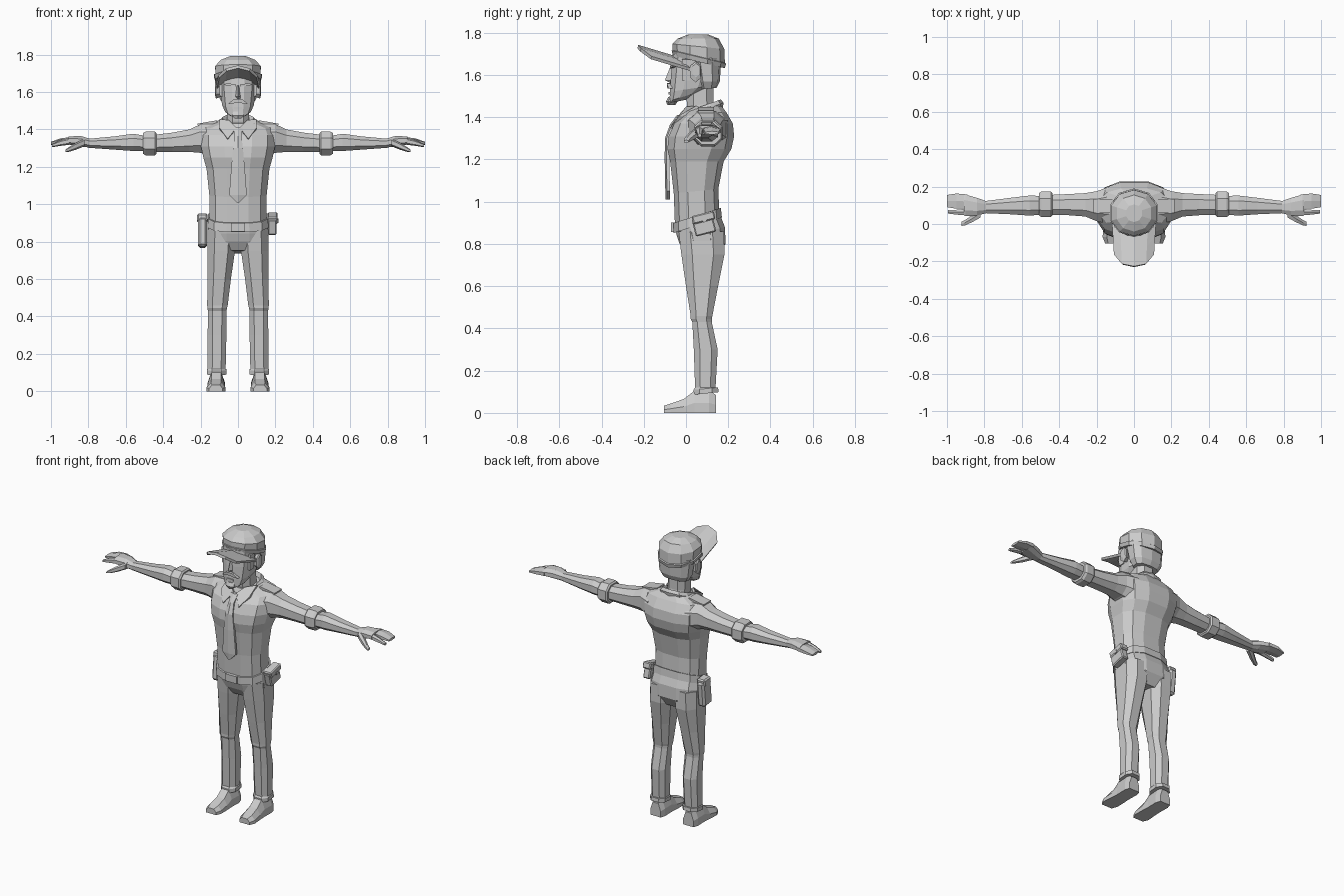
import bpy, bmesh, math
from mathutils import Vector, Matrix

grey = bpy.data.materials.new("light grey")
grey.diffuse_color = (0.6, 0.6, 0.6, 1)


def finish(name, bm, mirror=False):
    bmesh.ops.recalc_face_normals(bm, faces=bm.faces[:])
    me = bpy.data.meshes.new(name)
    bm.to_mesh(me)
    bm.free()
    me.materials.append(grey)
    ob = bpy.data.objects.new(name, me)
    bpy.context.collection.objects.link(ob)
    if mirror:
        ob.modifiers.new("Mirror", 'MIRROR')
    return ob


def loft(name, rings, mirror=False):
    """Skin a list of equal-length point rings and cap both ends."""
    bm = bmesh.new()
    rows = [[bm.verts.new(p) for p in r] for r in rings]
    n = len(rows[0])
    for a, b in zip(rows, rows[1:]):
        for i in range(n):
            j = (i + 1) % n
            bm.faces.new((a[i], a[j], b[j], b[i]))
    bm.faces.new(rows[0])
    bm.faces.new(rows[-1])
    return finish(name, bm, mirror)


def oval(n, power):
    """Unit rounded-box outline."""
    pts = []
    for i in range(n):
        t = 2 * math.pi * (i + 0.5) / n
        c, s = math.cos(t), math.sin(t)
        pts.append((math.copysign(abs(c) ** power, c), math.copysign(abs(s) ** power, s)))
    m = max(abs(p[0]) for p in pts)
    k = max(abs(p[1]) for p in pts)
    return [(a / m, b / k) for a, b in pts]


def upright(name, data, n=12, power=0.8, mirror=False, x=0.0):
    """Rows: z, half width, front y, back y, tilt, optional x centre."""
    rings = []
    for z, hx, yf, yb, tilt, *cx in data:
        c, h = (yf + yb) / 2, (yb - yf) / 2
        rings.append([((cx[0] if cx else x) + a * hx, c + b * h, z + tilt * b * h)
                      for a, b in oval(n, power)])
    return loft(name, rings, mirror)


def sideways(name, data, n=8, power=0.85, mirror=True):
    """Rows: x, front y, back y, low z, high z."""
    rings = [[(x, (y0 + y1) / 2 + a * (y1 - y0) / 2, (z0 + z1) / 2 + b * (z1 - z0) / 2)
              for a, b in oval(n, power)] for x, y0, y1, z0, z1 in data]
    return loft(name, rings, mirror)


def box(name, center, size, rot=(0, 0, 0), mirror=False, bevel=0.0):
    bm = bmesh.new()
    bmesh.ops.create_cube(bm, size=1)
    bmesh.ops.scale(bm, vec=size, verts=bm.verts)
    if bevel:
        bmesh.ops.bevel(bm, geom=bm.edges[:], offset=bevel, segments=1, affect='EDGES')
    for ang, axis in zip(rot, 'XYZ'):
        bmesh.ops.rotate(bm, verts=bm.verts, matrix=Matrix.Rotation(ang, 3, axis))
    bmesh.ops.translate(bm, vec=center, verts=bm.verts)
    return finish(name, bm, mirror)


def plate(name, outline, offset, mirror=False):
    """Thicken an outline along an offset vector."""
    off = Vector(offset)
    return loft(name, [outline, [Vector(p) + off for p in outline]], mirror)


# Shirt and hips
upright("shirt", [
    (0.91, .152, -.052, .158, .3), (1.05, .153, -.058, .153, .1), (1.19, .168, -.075, .178, 0),
    (1.25, .185, -.088, .215, 0), (1.31, .198, -.082, .228, 0), (1.37, .2, -.055, .222, 0),
    (1.415, .185, -.015, .19, .1), (1.445, .1, .0, .165, .15)], power=.75)
upright("hips", [(.745, .10, 0, .15, -.1), (.80, .162, -.03, .187, 0),
                 (.86, .163, -.045, .185, .15), (.91, .156, -.052, .16, .3)], power=.75)

# Belt and buckle
upright("belt", [(.888, .163, -.06, .17, .32), (.935, .16, -.06, .165, .32)], power=.75)
box("buckle", (0, -.063, .878), (.075, .016, .045))

# Trouser legs
upright("trouser_leg", [
    (.86, .075, -.035, .18, 0, .086), (.75, .074, -.022, .182, 0, .09),
    (.60, .062, .0, .152, 0, .1), (.46, .055, .022, .125, 0, .11),
    (.445, .052, .022, .122, 0, .111), (.43, .05, .03, .122, 0, .111),
    (.30, .05, .037, .15, 0, .112), (.12, .048, .043, .14, 0, .114),
    (.115, .052, .035, .152, .1, .114), (.092, .052, .035, .154, .1, .114)],
    n=8, power=.8, mirror=True)

# Shoes
loft("shoe", [[(.116 + a * w + s, y, b * h) for a, b in
               ((-1, 0), (1, 0), (1, .45), (.55, 1), (-.55, 1), (-1, .45))]
              for y, w, h, s in ((.142, .036, .085, 0), (.11, .046, .105, 0), (.04, .044, .105, 0),
                                 (-.01, .047, .066, 0), (-.07, .05, .045, .002),
                                 (-.104, .036, .034, .002))], mirror=True)

# Sleeves, cuffs and forearms
sideways("sleeve", [(.13, .0, .2, 1.25, 1.43), (.2, .015, .175, 1.275, 1.428),
                    (.26, .04, .165, 1.28, 1.40), (.35, .047, .16, 1.28, 1.383),
                    (.46, .05, .155, 1.28, 1.37)])
sideways("sleeve_cuff", [(.437, .045, .165, 1.27, 1.38), (.445, .037, .173, 1.262, 1.388),
                         (.495, .037, .173, 1.262, 1.388), (.508, .045, .165, 1.27, 1.38)])
sideways("forearm", [(.49, .05, .15, 1.285, 1.365), (.56, .045, .152, 1.285, 1.377),
                     (.66, .052, .14, 1.292, 1.363), (.8, .058, .122, 1.302, 1.35)])

# Hands
sideways("palm", [(.79, .058, .122, 1.303, 1.35), (.84, .045, .14, 1.308, 1.365),
                  (.90, .042, .157, 1.318, 1.363), (.91, .045, .158, 1.32, 1.36)])
sideways("fingers", [(.89, .084, .158, 1.32, 1.36), (.95, .082, .163, 1.32, 1.352),
                     (1.0, .09, .155, 1.318, 1.334)], n=6)
sideways("index_finger", [(.89, .046, .082, 1.32, 1.358), (.95, .05, .076, 1.312, 1.342),
                          (.995, .056, .074, 1.305, 1.322)], n=6)
sideways("thumb", [(.82, .035, .085, 1.31, 1.352), (.865, .01, .048, 1.292, 1.33),
                   (.905, -.008, .02, 1.28, 1.305), (.922, -.01, .012, 1.278, 1.292)], n=6)

# Shoulder straps
box("shoulder_strap", (.163, .095, 1.431), (.105, .075, .018), (0, .17, 0), True)

# Neck and collar
upright("neck", [(1.38, .07, .02, .145, .2), (1.46, .06, .005, .13, .2),
                 (1.55, .06, .0, .13, .1)], n=8)
upright("collar_band", [(1.40, .098, -.015, .172, .35), (1.435, .1, -.012, .178, .35),
                        (1.455, .082, -.002, .165, .35), (1.43, .07, .01, .15, .3)], n=10)
plate("collar_wing", [(.008, -.035, 1.41), (.055, -.075, 1.35), (.1, -.03, 1.41),
                      (.098, .05, 1.455), (.05, .0, 1.45)], (0, .014, -.008), True)

# Necktie
loft("tie", [[(-w, y, z), (0, y - .008, z), (w, y, z), (w, y + .014, z), (-w, y + .014, z)]
             for z, w, y in ((1.41, .024, -.035), (1.365, .018, -.068), (1.30, .026, -.092),
                             (1.20, .036, -.093), (1.05, .047, -.09), (1.01, .006, -.09))])

# Head
upright("head", [(1.475, .04, -.08, .0, .2), (1.5, .068, -.078, .07, .3),
                 (1.535, .085, -.076, .12, .15), (1.60, .094, -.071, .145, 0),
                 (1.70, .1, -.06, .15, 0)], n=12, power=.8)
upright("hair", [(1.535, .08, .06, .145, .1), (1.57, .1, .045, .16, 0),
                 (1.68, .112, .02, .168, 0)], n=10)
box("sideburn", (.093, .0, 1.625), (.014, .04, .1), (0, .06, 0), True)
sideways("ear", [(.09, .03, .06, 1.575, 1.65), (.118, .02, .072, 1.565, 1.665),
                 (.124, .03, .066, 1.59, 1.655)], n=6)

# Facial features
loft("nose", [[(-w, -.06, z), (0, y, z), (w, -.06, z)]
              for z, w, y in ((1.635, .01, -.076), (1.575, .02, -.1), (1.562, .018, -.074))])
plate("moustache", [(0, -.07, 1.562), (.025, -.07, 1.56), (.055, -.062, 1.535),
                    (.03, -.068, 1.538), (0, -.07, 1.545)], (0, -.02, 0), True)
plate("brow", [(.012, -.062, 1.64), (.06, -.058, 1.648), (.075, -.045, 1.64),
               (.06, -.058, 1.634), (.012, -.062, 1.63)], (0, -.014, 0), True)
box("lower_lip", (0, -.076, 1.513), (.045, .012, .012))
upright("goatee", [(1.458, .016, -.088, -.05, 0), (1.475, .032, -.095, -.04, 0),
                   (1.497, .024, -.084, -.05, 0)], n=6)

# Cap crown with band
upright("cap_crown", [
    (1.662, .12, -.062, .184, -.24), (1.685, .127, -.068, .19, -.24),
    (1.688, .12, -.064, .184, -.24), (1.735, .122, -.064, .182, -.1),
    (1.772, .092, -.04, .155, 0), (1.792, .042, .01, .105, 0)], n=10, power=.95)

# Cap visor, an arched plate
cols = [(-.115, -.165, .034), (-.07, -.215, .012), (0, -.228, 0), (.07, -.215, .012),
        (.115, -.165, .034)]
bm = bmesh.new()
grid = []
for x, tip, drop in cols:
    col = []
    for f in (0, .5, 1):
        root = -.03 if abs(x) < .1 else .02
        y = root + (tip - root) * f
        col.append(bm.verts.new((x * (1 - .1 * f), y, 1.735 - drop - .3 * (y + .228))))
    grid.append(col)
for a, b in zip(grid, grid[1:]):
    for i in range(2):
        bm.faces.new((a[i], a[i + 1], b[i + 1], b[i]))
visor = finish("cap_visor", bm)
solid = visor.modifiers.new("Solidify", 'SOLIDIFY')
solid.thickness, solid.offset = .016, 0

# Holster on one hip
box("holster", (-.19, .085, .85), (.05, .085, .16), (-.1, 0, 0), bevel=.012)
box("holster_flap", (-.19, .09, .925), (.056, .07, .045), (-.1, 0, 0), bevel=.008)

# Pouch on the other hip
box("pouch", (.183, .085, .888), (.045, .1, .085), (.25, 0, 0), bevel=.006)
box("pouch_flap", (.185, .083, .925), (.054, .108, .04), (.25, 0, 0), bevel=.006)
box("pouch_stud", (.212, .088, .912), (.008, .018, .018), (.25, 0, 0))
